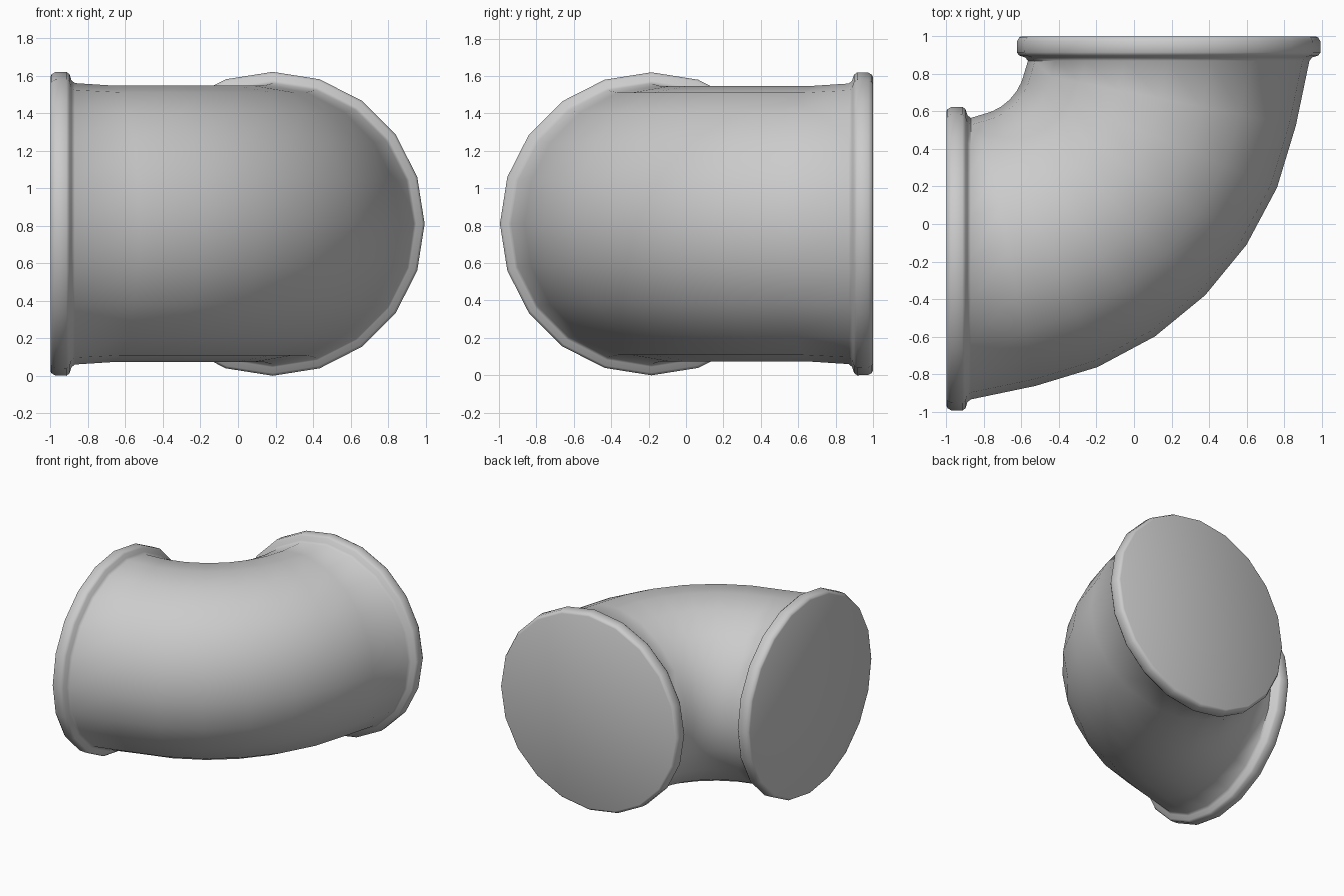
import bpy, bmesh, math
from mathutils import Vector

cube = bpy.data.objects.get("Cube")
if cube:
    bpy.data.objects.remove(cube, do_unlink=True)

SIDES = 20
MID_Z = 0.81                       # height of the pipe axis
OFFSET = 0.185                     # sideways offset of each mouth
PIVOT = Vector((-0.87, 0.87, MID_Z))
UP = Vector((0, 0, 1))

# Rim profile: distance in from the mouth, radius
RIM = [(0, 0.785), (0.006, 0.797), (0.025, 0.808), (0.085, 0.81),
       (0.102, 0.797), (0.112, 0.765), (0.13, 0.75)]

# Stations along the pipe: centre, outward direction, radius
first = [(Vector((-1 + d, -OFFSET, MID_Z)), Vector((0, -1, 0)), r) for d, r in RIM]
last = [(Vector((OFFSET, 1 - d, MID_Z)), Vector((1, 0, 0)), r) for d, r in reversed(RIM)]
bend = []
for i in range(1, 8):
    a = math.radians(90 * i / 8)
    out = Vector((math.sin(a), -math.cos(a), 0))
    bend.append((PIVOT + out * 1.03, out, 0.737))

# Sweep rings along the stations and close both mouths
bm = bmesh.new()
rings = []
for centre, out, radius in first + bend + last:
    ring = []
    for k in range(SIDES):
        t = math.tau * k / SIDES
        ring.append(bm.verts.new(centre + radius * (out * math.cos(t) + UP * math.sin(t))))
    rings.append(ring)
for a, b in zip(rings, rings[1:]):
    for k in range(SIDES):
        n = (k + 1) % SIDES
        bm.faces.new((a[k], a[n], b[n], b[k]))
bm.faces.new(rings[0])
bm.faces.new(rings[-1])
bmesh.ops.recalc_face_normals(bm, faces=bm.faces[:])

mesh = bpy.data.meshes.new("elbow_pipe")
bm.to_mesh(mesh)
bm.free()
pipe = bpy.data.objects.new("elbow_pipe", mesh)
bpy.context.collection.objects.link(pipe)

# Plain grey finish
grey = bpy.data.materials.new("grey")
grey.use_nodes = True
colour = (0.6, 0.6, 0.6, 1)
grey.diffuse_color = colour
grey.node_tree.nodes["Principled BSDF"].inputs["Base Color"].default_value = colour
mesh.materials.append(grey)

# Smooth shading with crisp mouth edges
bpy.ops.object.select_all(action="DESELECT")
pipe.select_set(True)
bpy.context.view_layer.objects.active = pipe
bpy.ops.object.shade_smooth_by_angle(angle=math.radians(50))
